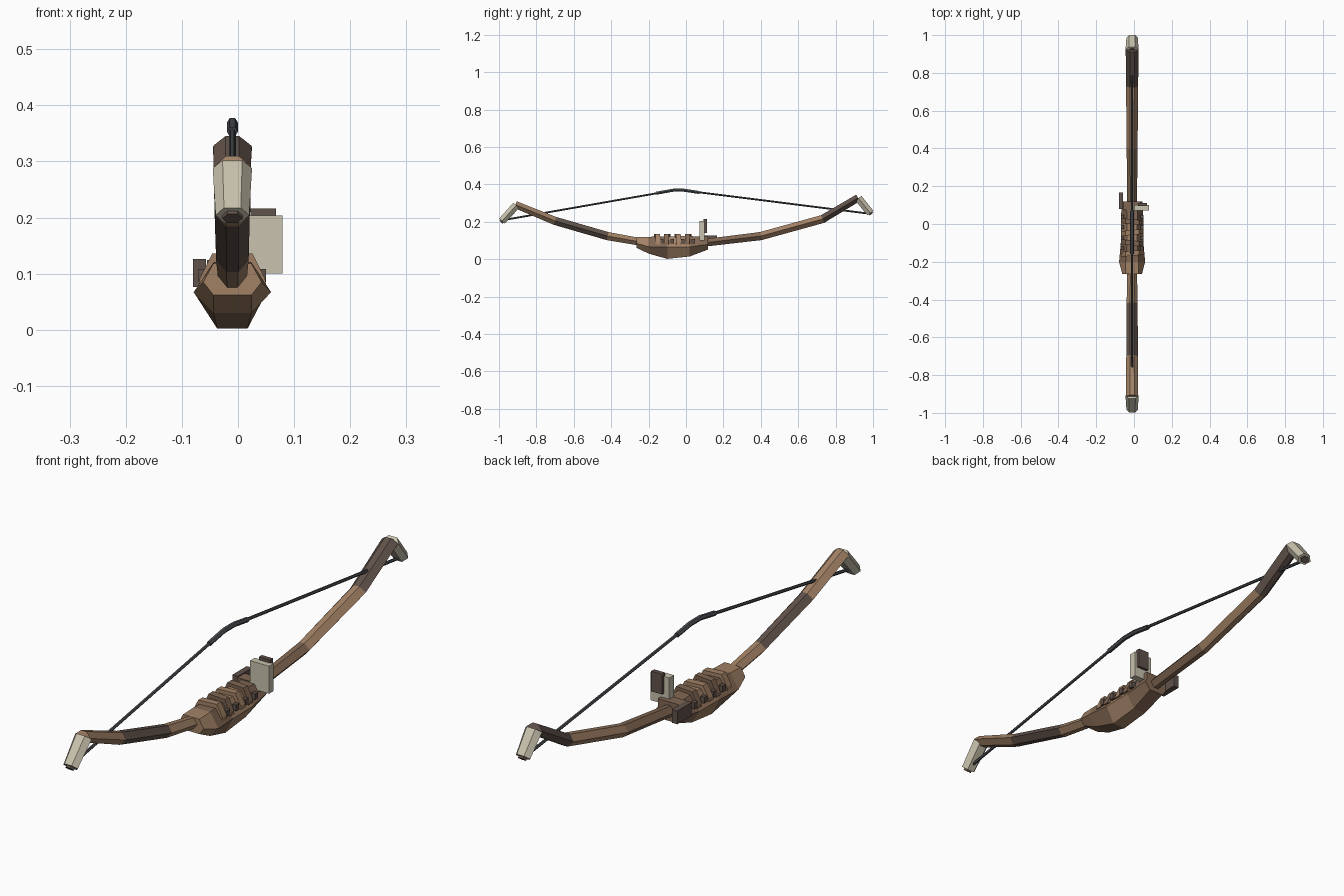
import bpy, bmesh
from mathutils import Vector

if "Cube" in bpy.data.objects:
    bpy.data.objects.remove(bpy.data.objects["Cube"])

CX = -0.01


def material(name, rgb):
    m = bpy.data.materials.new(name)
    m.diffuse_color = (*rgb, 1)
    m.use_nodes = True
    m.node_tree.nodes["Principled BSDF"].inputs["Base Color"].default_value = m.diffuse_color
    return m


TAN = material("light_wood", (0.36, 0.22, 0.13))
BROWN = material("mid_wood", (0.22, 0.135, 0.085))
DARK = material("dark_wood", (0.12, 0.085, 0.07))
BONE = material("bone", (0.58, 0.54, 0.42))
CORD = material("cord", (0.07, 0.075, 0.085))


def skin(name, rings, mats):
    """Join rings of points into a capped, flat-shaded solid; one material per segment."""
    bm = bmesh.new()
    rows = [[bm.verts.new(p) for p in r] for r in rings]
    n = len(rows[0])
    last = len(rows) - 2
    for s, (a, b) in enumerate(zip(rows, rows[1:])):
        for i in range(n):
            j = (i + 1) % n
            bm.faces.new((a[i], a[j], b[j], b[i])).material_index = s % len(mats)
    bm.faces.new(rows[0])
    bm.faces.new(rows[-1]).material_index = last % len(mats)
    bmesh.ops.recalc_face_normals(bm, faces=bm.faces)
    me = bpy.data.meshes.new(name)
    bm.to_mesh(me)
    bm.free()
    ob = bpy.data.objects.new(name, me)
    bpy.context.collection.objects.link(ob)
    for m in mats:
        me.materials.append(m)
    return ob


def hexagon(side, flat, low, high):
    return [(-side, 0), (-flat, -low), (flat, -low), (side, 0), (flat, high), (-flat, high)]


def sweep(name, stations, mats, flat=0.36):
    """Hexagonal bar along (y, z, half_width, half_height) stations."""
    pts = [Vector((s[0], s[1])) for s in stations]
    rings = []
    for i, (y, z, w, h) in enumerate(stations):
        a = (pts[i] - pts[max(i - 1, 0)]).normalized()
        b = (pts[min(i + 1, len(pts) - 1)] - pts[i]).normalized()
        t = (a + b).normalized()
        if t.x < 0:
            t = -t
        rings.append([(CX + u, y - t.y * v, z + t.x * v)
                      for u, v in hexagon(w, w * flat, h, h)])
    return skin(name, rings, mats)


def box(name, lo, hi, mat):
    ring = lambda y: [(lo[0], y, lo[2]), (hi[0], y, lo[2]), (hi[0], y, hi[2]), (lo[0], y, hi[2])]
    return skin(name, [ring(lo[1]), ring(hi[1])], [mat])


# Limbs, slightly uneven like carved wood
sweep("front_limb", [(-0.20, 0.085, 0.025, 0.02), (-0.42, 0.124, 0.029, 0.022),
                     (-0.70, 0.205, 0.031, 0.022), (-0.912, 0.292, 0.032, 0.019)],
      [TAN, DARK, TAN])
sweep("back_limb", [(0.05, 0.082, 0.025, 0.02), (0.40, 0.124, 0.029, 0.022),
                    (0.73, 0.215, 0.032, 0.022), (0.92, 0.328, 0.034, 0.02)],
      [BROWN, TAN, DARK])

# Bone tips folded downwards, each with a wooden core showing at the end
for name, s, knee, end in (("front", -1, (0.908, 0.288), (0.984, 0.204)),
                           ("back", 1, (0.922, 0.326), (0.986, 0.247))):
    (ky, kz), (ey, ez) = knee, end
    sweep(name + "_tip", [(s * ky, kz, 0.035, 0.021), (s * ey, ez, 0.03, 0.02)], [BONE], 0.5)
    sweep(name + "_tip_core", [(s * ky, kz, 0.018, 0.012),
                               (s * (ey + 0.005), ez - 0.006, 0.018, 0.012)], [DARK], 0.5)

# Bowstring and its thick centre wrap
sweep("bowstring", [(-0.985, 0.208, 0.006, 0.005), (-0.15, 0.354, 0.006, 0.005),
                    (-0.07, 0.370, 0.006, 0.005), (-0.01, 0.370, 0.006, 0.005),
                    (0.07, 0.358, 0.006, 0.005), (0.985, 0.243, 0.006, 0.005)], [CORD], 0.5)
sweep("string_wrap", [(-0.158, 0.353, 0.01, 0.008), (-0.07, 0.369, 0.01, 0.008),
                      (-0.01, 0.369, 0.01, 0.008), (0.07, 0.357, 0.01, 0.008)], [CORD], 0.5)

# Grip body: y, half width, flat half width, bottom, side height, top
grip = [(-0.265, 0.052, 0.034, 0.062, 0.085, 0.118),
        (-0.20, 0.069, 0.034, 0.03, 0.067, 0.12),
        (-0.10, 0.060, 0.027, 0.002, 0.065, 0.122),
        (0.02, 0.060, 0.027, 0.015, 0.066, 0.124),
        (0.118, 0.054, 0.030, 0.052, 0.080, 0.118)]
skin("grip", [[(CX + u, y, zs + v) for u, v in hexagon(w, f, zs - zb, zt - zs)]
              for y, w, f, zb, zs, zt in grip], [TAN, BROWN, TAN, BROWN])

# Wrapped bands with studs over the top of the grip
for i, y in enumerate((-0.155, -0.10, -0.045, 0.012)):
    band = [(-0.060, 0.08), (0.060, 0.08), (0.058, 0.092), (0.036, 0.136), (-0.036, 0.136), (-0.058, 0.092)]
    lean = 0.006 * (-1) ** i
    skin(f"grip_band_{i + 1}",
         [[(CX + u, y + d + lean * u / 0.06, z) for u, z in band] for d in (-0.013, 0.013)],
         [BROWN if i % 2 else TAN])
    for side in (-1, 1):
        x = CX + side * 0.052
        box(f"grip_stud_{i + 1}_{'left' if side < 0 else 'right'}",
            (x - 0.008, y + 0.018, 0.085), (x + 0.008, y + 0.036, 0.108), DARK)

# Collar at the back of the grip
box("grip_collar", (-0.055, 0.075, 0.07), (0.035, 0.118, 0.124), BROWN)

# Sight plate with dark backing, and side rest block
box("sight_plate", (0.0, 0.072, 0.1), (0.079, 0.1, 0.204), BONE)
box("sight_backing", (0.022, 0.094, 0.14), (0.068, 0.111, 0.216), DARK)
box("arrow_rest", (-0.08, 0.08, 0.076), (-0.057, 0.166, 0.126), DARK)
